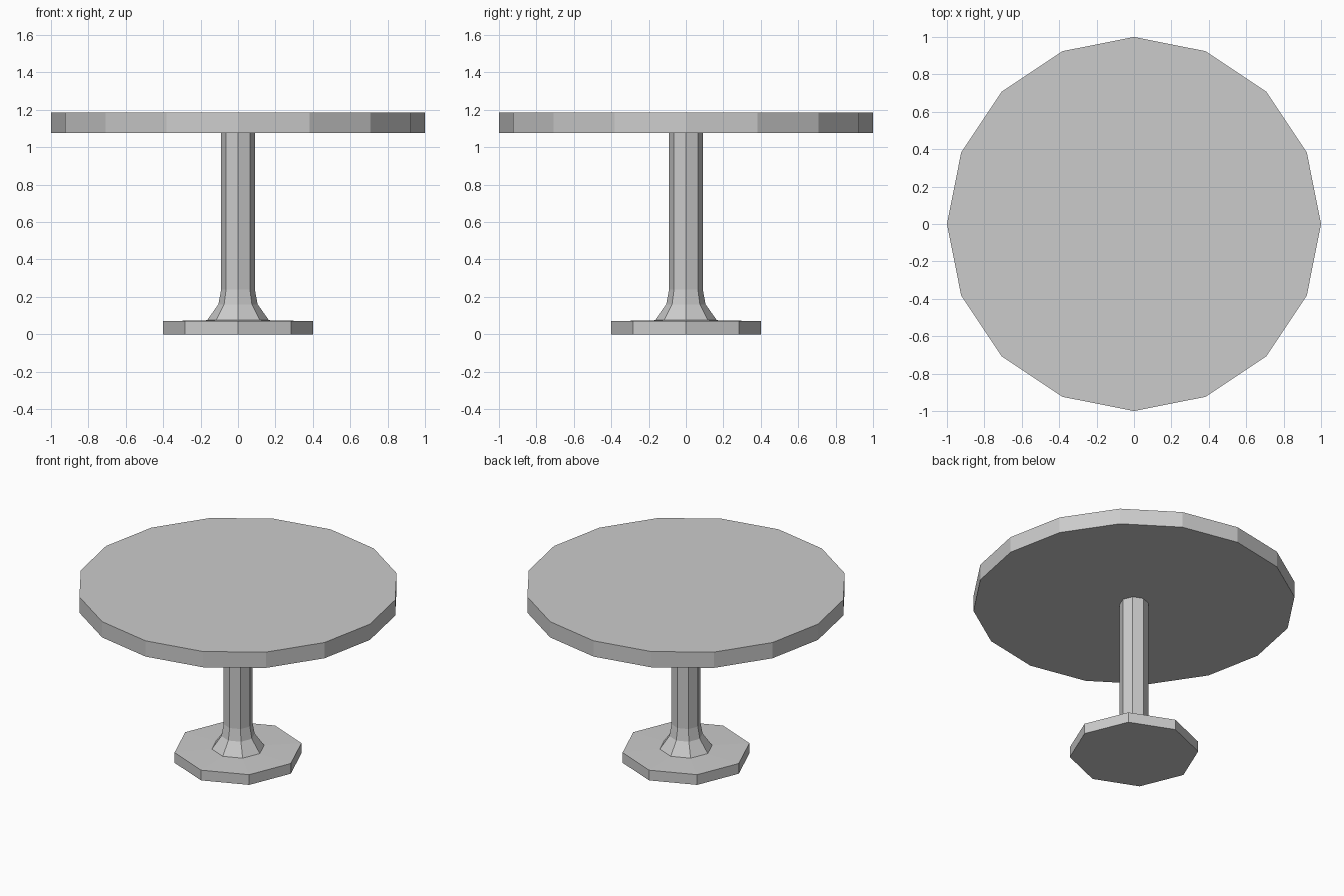
import bpy, bmesh
from math import cos, sin, tau

if "Cube" in bpy.data.objects:
    bpy.data.objects.remove(bpy.data.objects["Cube"])


def lathe(name, profile, sides, cap_top=True):
    """Revolve (radius, z) points around z, with a flat bottom cap."""
    bm = bmesh.new()
    rings = [[bm.verts.new((r * cos(tau * i / sides), r * sin(tau * i / sides), z))
              for i in range(sides)] for r, z in profile]
    for low, high in zip(rings, rings[1:]):
        for i in range(sides):
            j = (i + 1) % sides
            bm.faces.new((low[i], low[j], high[j], high[i]))
    bm.faces.new(rings[0][::-1])
    if cap_top:
        bm.faces.new(rings[-1])
    mesh = bpy.data.meshes.new(name)
    bm.to_mesh(mesh)
    bm.free()
    obj = bpy.data.objects.new(name, mesh)
    bpy.context.collection.objects.link(obj)
    return obj


# Round table top, 16 sides
lathe("table_top", [(1.0, 1.077), (1.0, 1.185)], 16)

# Foot plate flaring into the central column, 8 sides (open where it meets the top)
lathe("pedestal", [(0.4, 0.0), (0.4, 0.07), (0.165, 0.075), (0.105, 0.16),
                   (0.09, 0.24), (0.09, 1.077)], 8, cap_top=False)
